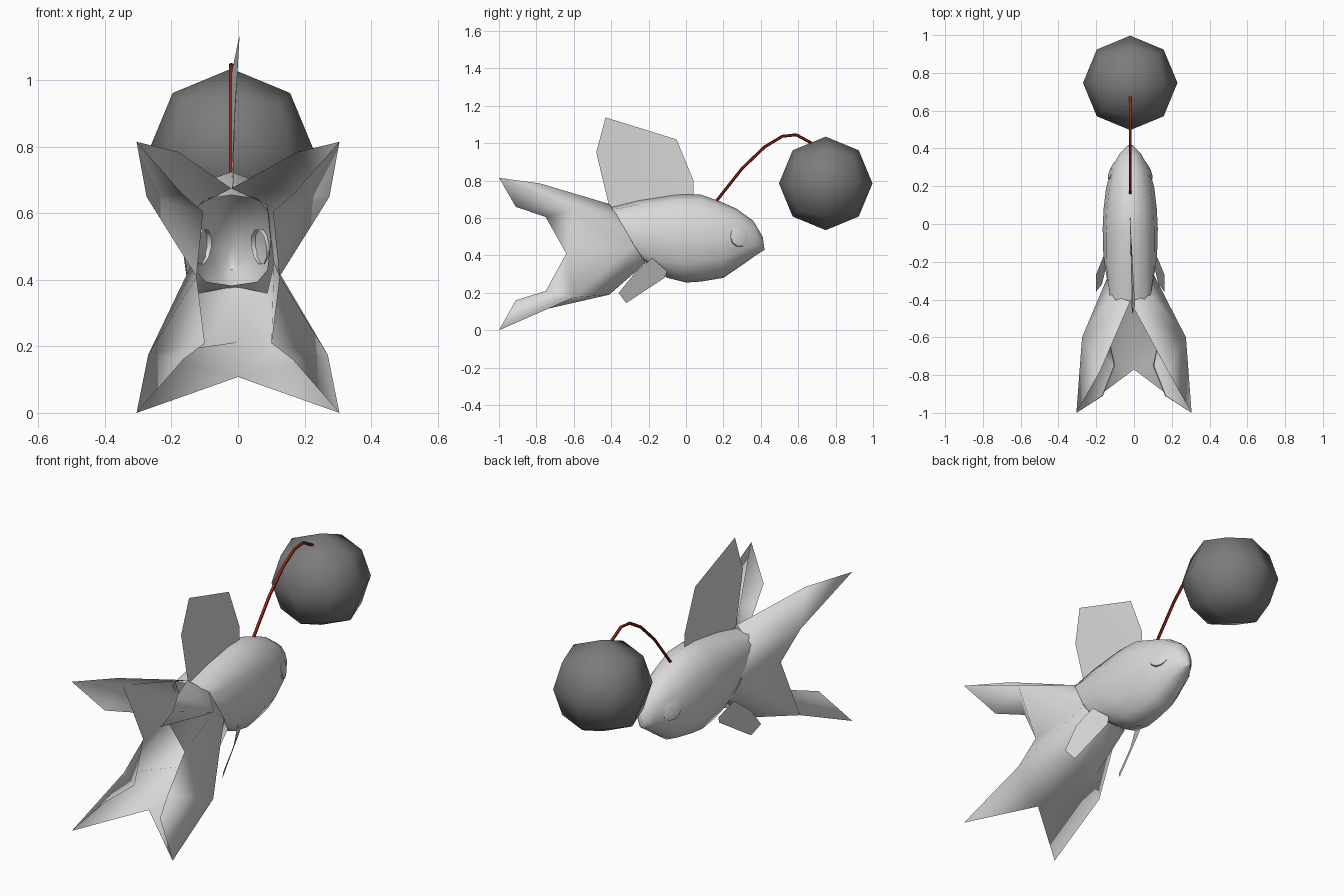
import bpy, bmesh, math
from mathutils import Vector

if "Cube" in bpy.data.objects:
    bpy.data.objects.remove(bpy.data.objects["Cube"])

CX = -0.02  # centre plane of the fish


def material(name, rgb):
    m = bpy.data.materials.new(name)
    m.diffuse_color = (*rgb, 1)
    m.use_nodes = True
    m.node_tree.nodes["Principled BSDF"].inputs["Base Color"].default_value = m.diffuse_color
    return m


GREY = material("light_grey", (0.70, 0.70, 0.70))
DARK = material("dark_grey", (0.2, 0.2, 0.2))
RED = material("dark_red", (0.28, 0.02, 0.008))


def make(name, verts, faces, mat, smooth=None):
    me = bpy.data.meshes.new(name)
    me.from_pydata(verts, [], faces)
    bm = bmesh.new()
    bm.from_mesh(me)
    bmesh.ops.remove_doubles(bm, verts=bm.verts, dist=0.0005)
    bmesh.ops.recalc_face_normals(bm, faces=bm.faces)
    bm.to_mesh(me)
    bm.free()
    ob = bpy.data.objects.new(name, me)
    bpy.context.collection.objects.link(ob)
    me.materials.append(mat)
    if smooth:
        bpy.ops.object.select_all(action='DESELECT')
        ob.select_set(True)
        bpy.context.view_layer.objects.active = ob
        bpy.ops.object.shade_smooth_by_angle(angle=math.radians(smooth))
    return ob


# Body: rings from the open rear to the nose (top y, z, bottom y, z, half width, squareness)
rings = [(-.41, .655, -.24, .383, .118, .6), (-.25, .695, -.10, .28, .142, .8),
         (-.05, .725, 0, .255, .146, .9), (.08, .725, .08, .26, .141, .95),
         (.18, .69, .20, .28, .128, 1), (.27, .65, .31, .355, .102, 1),
         (.36, .585, .38, .405, .058, 1), (.41, .50, .42, .43, .014, 1)]
N = 12
verts, faces = [], []
for ty, tz, by, bz, w, p in rings:
    for i in range(N):
        a = 2 * math.pi * i / N
        s, c = math.sin(a), math.cos(a)
        s = math.copysign(abs(s) ** p, s)
        c = math.copysign(abs(c) ** p, c)
        t = (1 - c) / 2
        verts.append((CX + w * s, ty + (by - ty) * t, tz + (bz - tz) * t))
for r in range(len(rings) - 1):
    for i in range(N):
        j = (i + 1) % N
        faces.append((r * N + i, r * N + j, (r + 1) * N + j, (r + 1) * N + i))
faces.append(tuple(range((len(rings) - 1) * N, len(rings) * N)))
make("body", verts, faces, GREY, 60)

# Tail: half of a four lobed open sheet, mirrored
half = [(CX, -.41, .675),      # 0 top middle of root
        (.088, -.375, .625),   # 1 top corner of root
        (.108, -.275, .45),    # 2 side of root
        (.088, -.215, .36),    # 3 bottom corner of root
        (-.01, -.23, .38),     # 4 bottom middle of root
        (.18, -.78, .785),     # 5 upper inner edge
        (.305, -1, .815),      # 6 upper tip
        (.275, -.60, .65),     # 7 upper crease
        (.168, -.91, .66),     # 8 upper rear edge
        (.105, -.75, .605),    # 9 upper rear notch
        (.125, -.64, .41),     # 10 side notch
        (.10, -.75, .21),      # 11 lower rear notch
        (.165, -.91, .16),     # 12 lower rear edge
        (.305, -1, 0),         # 13 lower tip
        (.27, -.60, .175),     # 14 lower crease
        (.10, -.41, .19),      # 15 floor corner
        (0, -.41, .213),       # 16 floor middle
        (0, -.77, .108)]       # 17 floor notch
tf = [(0, 5, 7), (0, 7, 1), (5, 6, 7), (6, 8, 7), (8, 9, 7), (1, 7, 2), (7, 9, 10),
      (7, 10, 2), (2, 10, 14), (10, 11, 14), (11, 12, 14), (12, 13, 14), (2, 14, 15),
      (2, 15, 3), (3, 15, 16, 4), (15, 14, 17, 16), (14, 13, 17)]
n = len(half)
mirror = [(x if i in (0, 4, 16, 17) else -x - (.03 if i in (1, 2, 3) else 0), y, z)
          for i, (x, y, z) in enumerate(half)]
make("tail", half + mirror, tf + [tuple(i + n for i in reversed(f)) for f in tf], GREY, 179)

# Dorsal fin: thin upright sheet with a slight twist
fin = [(-.02, .04, .70), (-.02, .04, .80), (-.02, -.05, 1.02),
       (.005, -.43, 1.138), (-.008, -.48, .95), (-.015, -.41, .66)]
make("dorsal_fin", fin, [(0, 1, 2), (0, 2, 3), (0, 3, 4), (0, 4, 5)], GREY, 30)

# Pectoral fins: flat paddles flaring backwards, upper edge outwards
paddle = [(.145, -.18, .385), (.105, -.10, .315), (.10, -.115, .28),
          (.15, -.32, .145), (.182, -.36, .20), (.182, -.27, .31)]
for name, s in (("right_pectoral_fin", 1), ("left_pectoral_fin", -1)):
    make(name, [(CX + s * x, y, z) for x, y, z in paddle], [tuple(range(6))], GREY)

# Eyes: shallow domes on the sides of the head
for name, s in (("right_eye", 1), ("left_eye", -1)):
    nrm = Vector((s * .9, .42, .15)).normalized()
    u = nrm.cross(Vector((0, 0, 1))).normalized()
    v = nrm.cross(u)
    c = Vector((CX + s * .09, .285, .50))
    ev, ef = [], []
    for rad, h in ((.055, -.008), (.054, .006), (.035, .012)):
        for i in range(10):
            a = i * math.pi / 5
            ev.append(c + nrm * h + (u * math.cos(a) + v * math.sin(a)) * rad)
    for r in (0, 10):
        ef += [(r + i, r + (i + 1) % 10, r + 10 + (i + 1) % 10, r + 10 + i) for i in range(10)]
    ef.append(tuple(range(20, 30)))
    make(name, ev, ef, GREY, 60)

# Lure ball: cube split once and pushed out to a sphere
bm = bmesh.new()
bmesh.ops.create_cube(bm, size=2)
bmesh.ops.subdivide_edges(bm, edges=bm.edges[:], cuts=1, use_grid_fill=True)
for vert in bm.verts:
    vert.co = vert.co.normalized() * .25 + Vector((CX, .747, .785))
bv = [vert.co.copy() for vert in bm.verts]
bm.verts.index_update()
bf = [tuple(vert.index for vert in f.verts) for f in bm.faces]
bm.free()
make("lure_ball", bv, bf, DARK, 120)

# Lure stalk: bent tube from the forehead to the ball
path = [(.15, .675), (.30, .865), (.42, .98), (.515, 1.037), (.59, 1.045), (.672, 1.0)]
sv, sf = [], []
K = 6
for i, (y, z) in enumerate(path):
    y0, z0 = path[max(i - 1, 0)]
    y1, z1 = path[min(i + 1, len(path) - 1)]
    side = Vector((0, z0 - z1, y1 - y0)).normalized()
    for k in range(K):
        a = 2 * math.pi * k / K
        sv.append(Vector((CX, y, z)) + .008 * (side * math.cos(a) + Vector((math.sin(a), 0, 0))))
for i in range(len(path) - 1):
    for k in range(K):
        j = (k + 1) % K
        sf.append((i * K + k, i * K + j, (i + 1) * K + j, (i + 1) * K + k))
sf += [tuple(range(K)), tuple(range(len(sv) - K, len(sv)))]
make("lure_stalk", sv, sf, RED, 60)
